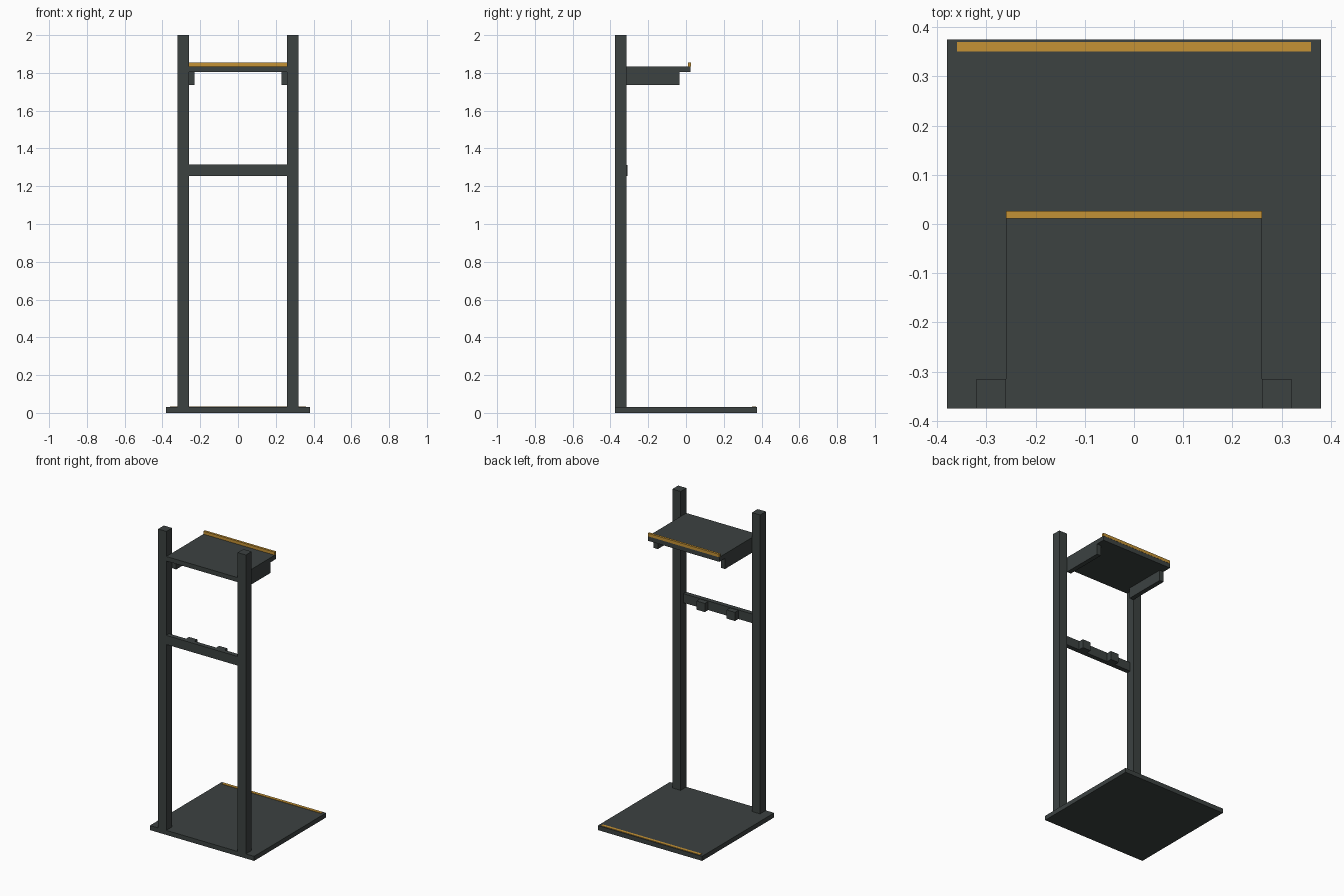
import bpy

cube = bpy.data.objects.get("Cube")
if cube:
    bpy.data.objects.remove(cube, do_unlink=True)


def material(name, rgb):
    m = bpy.data.materials.new(name)
    m.use_nodes = True
    m.diffuse_color = (*rgb, 1)
    m.node_tree.nodes["Principled BSDF"].inputs["Base Color"].default_value = (*rgb, 1)
    return m


steel = material("dark_grey_steel", (0.045, 0.054, 0.053))
amber = material("amber", (0.56, 0.29, 0.036))


def box(name, x, y, z, mat):
    """Box from its (min, max) range on each axis."""
    bpy.ops.mesh.primitive_cube_add(size=1)
    ob = bpy.context.object
    ob.name = name
    for v in ob.data.vertices:
        v.co = [r[0] if c < 0 else r[1] for c, r in zip(v.co, (x, y, z))]
    ob.data.materials.append(mat)
    return ob


def pair(name, x, y, z, mat):
    """The same box on both sides of the centre plane."""
    box("left_" + name, x, y, z, mat)
    box("right_" + name, (-x[1], -x[0]), y, z, mat)


FRONT = -0.375
POST_BACK = -0.315
INNER = 0.26

# Base plate with its painted edge stripe
box("base_plate", (-0.38, 0.38), (FRONT, -FRONT), (0, 0.03), steel)
box("base_stripe", (-0.36, 0.36), (0.35, 0.37), (0.03, 0.033), amber)

# Uprights
pair("upright", (INNER, 0.32), (FRONT, POST_BACK), (0.03, 2), steel)

# Shelf with raised lip and support brackets
box("shelf", (-INNER, INNER), (FRONT, 0.025), (1.805, 1.835), steel)
box("shelf_lip", (-INNER, INNER), (0.011, 0.026), (1.835, 1.855), amber)
pair("shelf_bracket", (0.23, INNER), (POST_BACK, -0.035), (1.735, 1.805), steel)

# Crossbar with two hanging blocks
box("crossbar", (-INNER, INNER), (FRONT, -0.345), (1.255, 1.315), steel)
pair("hanging_block", (0.08, 0.14), (-0.345, -0.31), (1.255, 1.312), steel)
